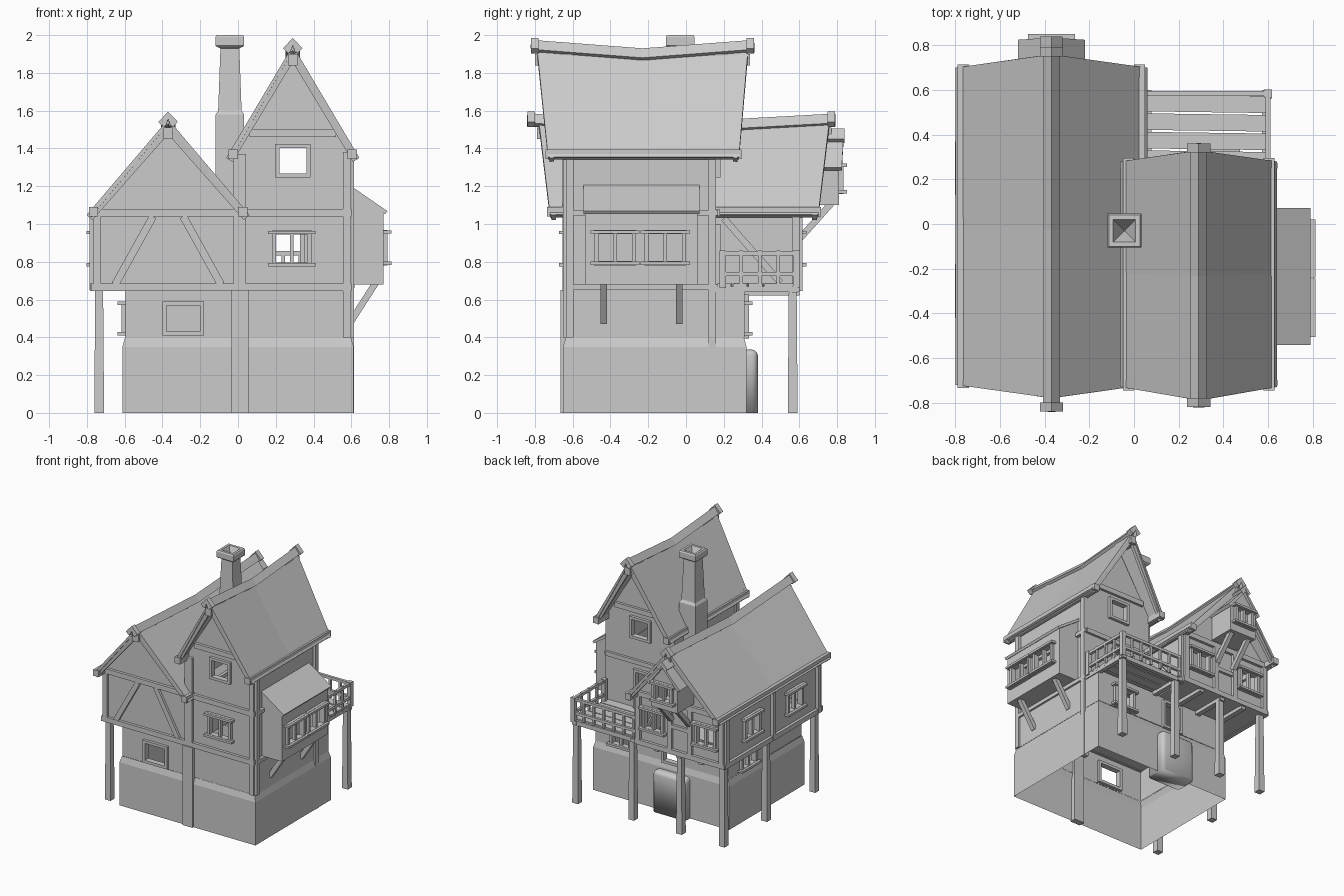
import bpy, bmesh, math
from mathutils import Vector as V

if "Cube" in bpy.data.objects:
    bpy.data.objects.remove(bpy.data.objects["Cube"])

X, Y, Z = V((1, 0, 0)), V((0, 1, 0)), V((0, 0, 1))

def finish(name, bm, normals=True):
    if normals:
        bmesh.ops.recalc_face_normals(bm, faces=bm.faces)
    me = bpy.data.meshes.new(name)
    bm.to_mesh(me)
    bm.free()
    ob = bpy.data.objects.new(name, me)
    bpy.context.collection.objects.link(ob)
    return ob

def beam(bm, a, b, w=.035, d=.035, n=Y, taper=1):
    """Box between two points: w across, d along the direction n."""
    a, b = V(a), V(b)
    ax = (b - a).normalized()
    s = ax.cross(V(n)).normalized()
    n = s.cross(ax)
    vs = [bm.verts.new(p + s * i * w / 2 * k + n * j * d / 2 * k)
          for p, k in ((a, 1), (b, taper)) for i, j in ((-1, -1), (1, -1), (1, 1), (-1, 1))]
    for f in [(3, 2, 1, 0), (4, 5, 6, 7)] + [(i, (i + 1) % 4, (i + 1) % 4 + 4, i + 4) for i in range(4)]:
        bm.faces.new([vs[i] for i in f])

def loft(name, cx, cy, rings):
    """Stack of rectangles (half x, half y, z), open at both ends."""
    bm = bmesh.new()
    rows = [[bm.verts.new((cx + sx * hx, cy + sy * hy, z)) for sx, sy in ((-1, -1), (1, -1), (1, 1), (-1, 1))]
            for hx, hy, z in rings]
    for r, q in zip(rows, rows[1:]):
        for i in range(4):
            bm.faces.new((r[i], r[(i + 1) % 4], q[(i + 1) % 4], q[i]))
    return finish(name, bm)

def point(win, du=0, dz=0, out=0):
    axis, plane, sign, u, z = win[:5]
    p = plane + sign * out
    return V((u + du, p, z + dz)) if axis == 'y' else V((p, u + du, z + dz))

def shell(name, profile, y0, y1, wins=(), floor=False):
    """Wall shell from an xz profile, with real window openings and frames."""
    bm = bmesh.new()
    f = bm.faces.new([bm.verts.new((x, y0, z)) for x, z in profile])
    new = bmesh.ops.extrude_face_region(bm, geom=[f])['geom']
    bmesh.ops.translate(bm, vec=(0, y1 - y0, 0), verts=[g for g in new if isinstance(g, bmesh.types.BMVert)])
    if not any(f.normal.y < -.9 for f in bm.faces):
        bm.faces.new([v for v in f.verts])
    bmesh.ops.recalc_face_normals(bm, faces=bm.faces)
    bm.normal_update()
    drop = [f for f in bm.faces if f.normal.z > .1 or (f.normal.z < -.9 and not floor)]
    bmesh.ops.delete(bm, geom=drop, context='FACES')
    fr = bmesh.new()
    for w in wins:
        h, v = w[5] / 2, w[6] / 2
        un = X if w[0] == 'y' else Y
        n = Y if w[0] == 'y' else X
        for no, du, dz in ((un, -h, 0), (un, h, 0), (Z, 0, -v), (Z, 0, v)):
            bmesh.ops.bisect_plane(bm, geom=bm.verts[:] + bm.edges[:] + bm.faces[:], dist=1e-5,
                                   plane_co=point(w, du, dz), plane_no=no)
        c = point(w)
        hit = []
        for f in bm.faces:
            q = f.calc_center_median() - c
            if abs(q.dot(n)) < .01 and abs(q.dot(un)) < h and abs(q.z) < v:
                hit.append(f)
        bmesh.ops.delete(bm, geom=hit, context='FACES')
        # Frame, sill, lintel and mullion
        for s in (-1, 1):
            beam(fr, point(w, s * h, -v), point(w, s * h, v), .022, .045, n)
            beam(fr, point(w, -h - .011, s * v), point(w, h + .011, s * v), .022, .045, n)
            if w[7]:
                beam(fr, point(w, -h - .03, s * v, .012), point(w, h + .03, s * v, .012), .018, .06, n)
        if w[7]:
            beam(fr, point(w, 0, -v), point(w, 0, v), .02, .03, n)
    if wins:
        finish(name + "_window_frames", fr)
    else:
        fr.free()
    return finish(name, bm, False)

def roof(name, cx, hw, ze, zr, ye, yr, sag=0, esag=0, thick=.025):
    """Gabled roof skin with a ridge that dips in the middle."""
    bm = bmesh.new()
    rows = []
    for t in (0, .5, 1):
        k = 1 if t == .5 else 0
        e, r = ye[0] + (ye[1] - ye[0]) * t, yr[0] + (yr[1] - yr[0]) * t
        rows.append([bm.verts.new(c) for c in ((cx - hw, e, ze - esag * k), (cx, r, zr - sag * k),
                                               (cx + hw, e, ze - esag * k))])
    for a, b in zip(rows, rows[1:]):
        for i in (0, 1):
            bm.faces.new((a[i], a[i + 1], b[i + 1], b[i]))
    ob = finish(name, bm, False)
    m = ob.modifiers.new("thickness", 'SOLIDIFY')
    m.thickness, m.offset = thick, -1

# Stone base, hollow underneath
loft("stone_base", 0, -.165, [(.612, .485, 0), (.612, .485, .35), (.598, .472, .4)])

# Wall shells; window = axis, plane, side, u, z, width, height, has sill and mullion
shell("ground_floor_walls", [(-.595, .4), (.6, .4), (.6, .66), (-.595, .66)], -.635, .31, [
    ('y', -.635, -1, -.29, .5, .2, .16, 0), ('y', .31, 1, .36, .5, .17, .16, 1),
    ('y', .31, 1, -.1, .51, .16, .21, 0), ('x', -.595, -1, .06, .5, .18, .16, 1)])
shell("left_wing_walls", [(-.76, .65), (.02, .65), (.02, 1.06), (-.37, 1.51), (-.76, 1.06)], -.63, .595, [
    ('x', -.76, -1, .25, .87, .18, .17, 1), ('x', -.76, -1, -.3, .87, .18, .17, 1),
    ('y', .595, 1, -.6, .87, .17, .17, 1), ('y', .595, 1, -.13, .87, .17, .17, 1)], True)
shell("tower_walls", [(-.01, .65), (.59, .65), (.59, 1.39), (.29, 1.88), (-.01, 1.39)], -.63, .16, [
    ('y', -.63, -1, .285, .87, .19, .17, 1), ('y', -.63, -1, .29, 1.335, .165, .155, 0),
    ('y', .16, 1, .29, 1.335, .165, .155, 0), ('y', .16, 1, .25, .84, .18, .3, 0)])
shell("side_bay_walls", [(.58, .68), (.77, .68), (.77, 1.07), (.58, 1.2)], -.535, .06, [
    ('x', .77, 1, -.375, .875, .2, .165, 1), ('x', .77, 1, -.11, .875, .2, .165, 1)], True)
shell("back_dormer_walls", [(-.49, 1.1), (-.25, 1.1), (-.25, 1.32), (-.37, 1.46), (-.49, 1.32)], .58, .81, [
    ('y', .81, 1, -.37, 1.24, .15, .14, 1)], True)

# Roofs and ridge caps
for nm, cx, hw, ze, zr, ye, yr, ends in (
        ("left_wing", -.37, .43, 1.05, 1.555, (-.72, .7), (-.78, .76), (-.84, .79)),
        ("tower", .29, .35, 1.355, 1.945, (-.73, .28), (-.79, .33), (-.82, .36))):
    roof(nm + "_roof", cx, hw, ze, zr, ye, yr, .045)
    roof(nm + "_ridge_cap", cx, .038, zr - .02, zr + .03, ends, ends, .045, .045, .03)
    for i, y in enumerate((ends[0], ends[1] - .04)):
        roof(f"{nm}_ridge_end_{i}", cx, .052, zr - .015, zr + .04, (y, y + .04), (y, y + .04), thick=.04)
    # Barge boards, purlin ends and wall plates
    bm = bmesh.new()
    for s in (-1, 1):
        for e, r, q in ((ye[0], yr[0], 1), (ye[1], yr[1], -1)):
            beam(bm, (cx + s * (hw - .015), e + q * .02, ze - .015), (cx, r + q * .02, zr - .05), .04, .025)
        beam(bm, (cx + s * (hw - .035), ye[0] - .015, ze + .015), (cx + s * (hw - .035), ye[1] + .015, ze + .015), .05, .05, Z)
    for a, b in ((yr[0] - .01, -.6), (ye[1] - .12, yr[1] + .01)):
        beam(bm, (cx, a, zr - .075), (cx, b, zr - .075), .05, .06, Z)
    finish(nm + "_roof_timbers", bm)
roof("back_dormer_roof", -.37, .15, 1.3, 1.475, (.56, .825), (.56, .835))
roof("back_dormer_ridge_cap", -.37, .05, 1.45, 1.505, (.6, .84), (.6, .84), thick=.03)
bm = bmesh.new()
beam(bm, (.575, -.235, 1.205), (.785, -.235, 1.06), .615, .02, Z)
finish("side_bay_roof", bm)

# Chimney with a flared cap and sunken flue
loft("chimney", -.043, -.03, [(h, h, z) for h, z in (
    (.075, 1.0), (.075, 1.58), (.062, 1.6), (.05, 1.93), (.072, 1.94), (.076, 1.945),
    (.076, 1.99), (.07, 2.0), (.05, 2.0), (.002, 1.9))])

# Front timber framing
bm = bmesh.new()
f = -.635
beam(bm, (.01, f - .005, 0), (.01, f - .005, .65), .09, .05)
beam(bm, (.01, f, .65), (.01, f, 1.37), .065, .04)
for x, z0, z1 in ((-.745, .65, 1.06), (.575, .4, 1.38)):
    beam(bm, (x, f, z0), (x, f, z1), .04, .035)
for z, x0, x1 in ((.665, -.775, .6), (1.06, -.775, .6), (1.48, .06, .52)):
    beam(bm, (x0, f, z), (x1, f, z), .04, .035)
for s in (-1, 1):
    beam(bm, (-.37 + s * .28, f, .68), (-.37 + s * .08, f, 1.04), .04, .03)
finish("front_timbers", bm)

# Side and back timber framing
bm = bmesh.new()
for y, z0 in ((-.615, .4), (.14, 0)):
    beam(bm, (.595, y, z0), (.595, y, 1.38), .04, .04)
for z in (.665, 1.06):
    beam(bm, (.595, -.63, z), (.595, .17, z), .03, .04, X)
    beam(bm, (-.765, -.63, z), (-.765, .61, z), .04, .035, X)
    beam(bm, (-.775, .6, z), (.03, .6, z), .04, .035)
    beam(bm, (0, .165, z), (.6, .165, z), .035, .03)
for y in (-.6, -.02, .58):
    beam(bm, (-.765, y, .65), (-.765, y, 1.06), .04, .035)
for x in (-.745, -.46, -.28, .005):
    beam(bm, (x, .6, .65), (x, .6, 1.06), .04, .035)
beam(bm, (.025, .58, .65), (.025, .58, 1.06), .04, .04)
beam(bm, (.025, .2, 1.03), (.025, .5, .69), .035, .03, X)
beam(bm, (-.46, .6, .87), (-.28, .6, .87), .03, .03)
beam(bm, (.06, .165, 1.48), (.52, .165, 1.48), .04, .03)
finish("side_and_back_timbers", bm)

# Braces under the side bay and the dormer
bm = bmesh.new()
for y in (-.435, -.035):
    beam(bm, (.73, y, .69), (.595, y, .48), .035, .035)
for x in (-.45, -.29):
    beam(bm, (x, .77, 1.11), (x, .6, .92), .035, .035, X)
finish("support_braces", bm)

# Stilts below the overhang and balcony, slimmer at the top
bm = bmesh.new()
for x, y in ((-.735, -.6), (-.735, .02), (-.735, .565), (-.35, .565), (.08, .565), (.585, .565)):
    beam(bm, (x, y, 0), (x, y, .66), .052, .052, taper=.8)
for x in (-.55, -.35, -.15):
    beam(bm, (x, .3, .64), (x, .6, .64), .04, .035, Z)
finish("stilts", bm)

# Balcony deck and railing
bm = bmesh.new()
for i in range(5):
    y = .21 + i * .083
    beam(bm, (.02, y, .675 + .003 * (i % 2)), (.605, y - .008, .675), .074, .018, Z)
for x in (.06, .59):
    beam(bm, (x, .15, .655), (x, .6, .655), .035, .03, Z)
beam(bm, (.02, .575, .655), (.615, .575, .655), .035, .03)
finish("balcony_deck", bm)
bm = bmesh.new()
for z in (.735, .845):
    beam(bm, (.6, .18, z), (.6, .6, z), .022, .022, Z)
    beam(bm, (.04, .585, z), (.61, .585, z), .022, .022)
for i in range(5):
    w = .035 if i in (0, 4) else .018
    beam(bm, (.6, .195 + i * .0975, .66), (.6, .195 + i * .0975, .86), w, w)
for i in range(6):
    beam(bm, (.06 + i * .09, .585, .68), (.06 + i * .09, .585, .85), .018, .018)
finish("balcony_railing", bm)

# Rounded stone step at the back door
bm = bmesh.new()
beam(bm, (-.11, .29, 0), (-.11, .29, .335), .3, .18)
bmesh.ops.bevel(bm, geom=[e for e in bm.edges if (e.verts[0].co.z + e.verts[1].co.z) > .1],
                offset=.03, segments=3, affect='EDGES', profile=.5)
step = finish("back_step", bm)
for p in step.data.polygons:
    p.use_smooth = True
